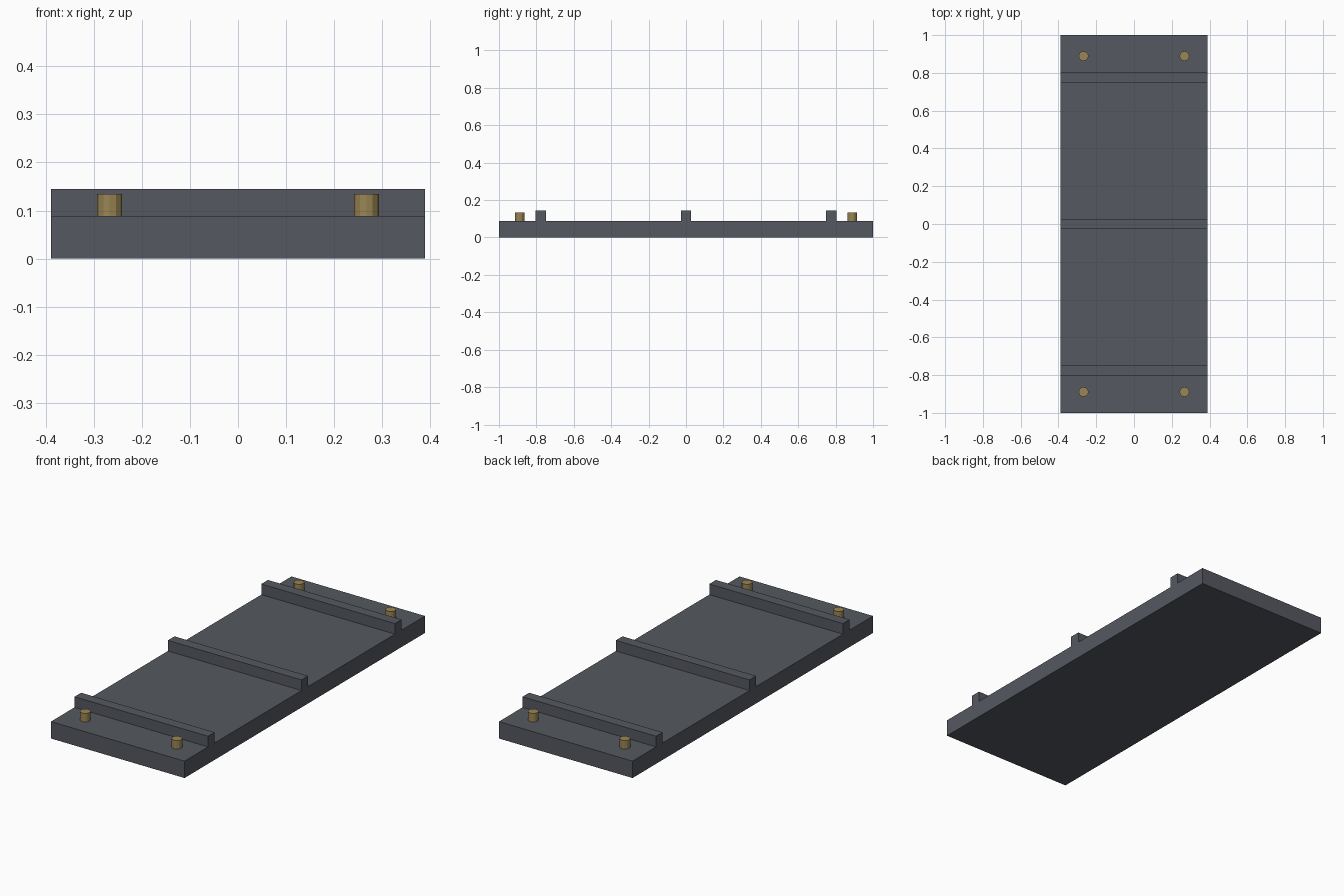
import bpy

cube = bpy.data.objects.get("Cube")
if cube:
    bpy.data.objects.remove(cube, do_unlink=True)


def make_material(name, rgb):
    mat = bpy.data.materials.new(name)
    mat.use_nodes = True
    color = (*rgb, 1.0)
    mat.diffuse_color = color
    mat.node_tree.nodes["Principled BSDF"].inputs["Base Color"].default_value = color
    return mat


slate = make_material("slate grey", (0.09, 0.098, 0.115))
brass = make_material("aged brass", (0.32, 0.235, 0.09))

HALF_W = 0.389
DECK = 0.089


def box(name, y, depth, bottom, top):
    bpy.ops.mesh.primitive_cube_add(size=1, location=(0, y, (bottom + top) / 2))
    obj = bpy.context.object
    obj.name = name
    obj.scale = (2 * HALF_W, depth, top - bottom)
    bpy.ops.object.transform_apply(location=False, rotation=False, scale=True)
    obj.data.materials.append(slate)


def stud(name, x, y):
    bpy.ops.mesh.primitive_cylinder_add(
        vertices=12, radius=0.026, depth=0.045, location=(x, y, DECK + 0.0225))
    obj = bpy.context.object
    obj.name = name
    obj.data.materials.append(brass)


# Base slab
box("base_plate", 0, 2, 0, DECK)

# Cross ribs
for label, y in (("front", -0.777), ("middle", 0), ("back", 0.777)):
    box(label + "_rib", y, 0.055, DECK, 0.145)

# Corner studs
for end, y in (("front", -0.889), ("back", 0.889)):
    for side, x in (("right", -0.267), ("left", 0.267)):
        stud(f"{end}_{side}_stud", x, y)
